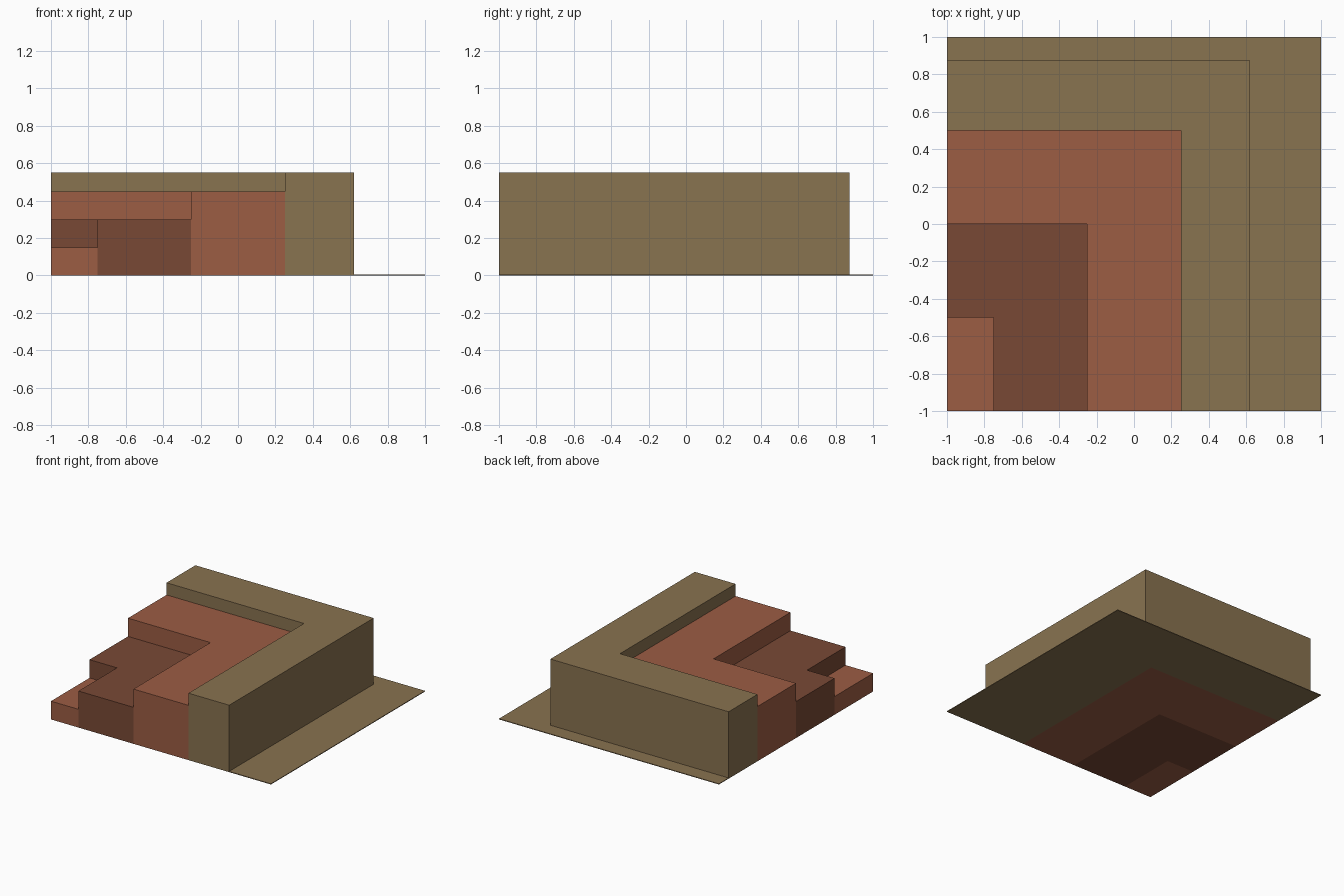
import bpy
import bmesh

cube = bpy.data.objects.get("Cube")
if cube:
    bpy.data.objects.remove(cube, do_unlink=True)


def linear(c):
    c /= 255
    return c / 12.92 if c <= 0.04045 else ((c + 0.055) / 1.055) ** 2.4


def material(name, *rgb):
    colour = [linear(c) for c in rgb] + [1.0]
    mat = bpy.data.materials.new(name)
    mat.diffuse_color = colour
    mat.use_nodes = True
    bsdf = next(n for n in mat.node_tree.nodes if n.type == "BSDF_PRINCIPLED")
    bsdf.inputs["Base Color"].default_value = colour
    bsdf.inputs["Roughness"].default_value = 0.9
    return mat


def corner_terrace(name, outer, inner, height, mat):
    """Prism from the front right corner out to outer, minus the part inside inner."""
    ox, oy = outer
    if inner:
        ix, iy = inner
        outline = [(ix, -1), (ox, -1), (ox, oy), (-1, oy), (-1, iy), (ix, iy)]
    else:
        outline = [(-1, -1), (ox, -1), (ox, oy), (-1, oy)]
    bm = bmesh.new()
    base = bm.faces.new([bm.verts.new((x, y, 0)) for x, y in outline])
    top = bmesh.ops.extrude_face_region(bm, geom=[base], use_keep_orig=True)["geom"]
    bmesh.ops.translate(bm, vec=(0, 0, height),
                        verts=[v for v in top if isinstance(v, bmesh.types.BMVert)])
    bmesh.ops.recalc_face_normals(bm, faces=bm.faces)
    mesh = bpy.data.meshes.new(name)
    bm.to_mesh(mesh)
    bm.free()
    mesh.materials.append(mat)
    bpy.context.collection.objects.link(bpy.data.objects.new(name, mesh))


sand = material("sandy brown", 137, 115, 80)
clay = material("red clay", 156, 93, 68)
dark = material("dark brown clay", 121, 73, 53)

# Nested terraces stepping down to the front corner, inside to outside
levels = [
    ("lowest_step", (-0.75, -0.5), 0.15, clay),
    ("second_step", (-0.25, 0.0), 0.30, dark),
    ("third_step", (0.25, 0.5), 0.45, clay),
    ("rim_wall", (0.62, 0.875), 0.55, sand),
    ("ground_plate", (1.0, 1.0), 0.006, sand),
]
inside = None
for name, corner, height, mat in levels:
    corner_terrace(name, corner, inside, height, mat)
    inside = corner
